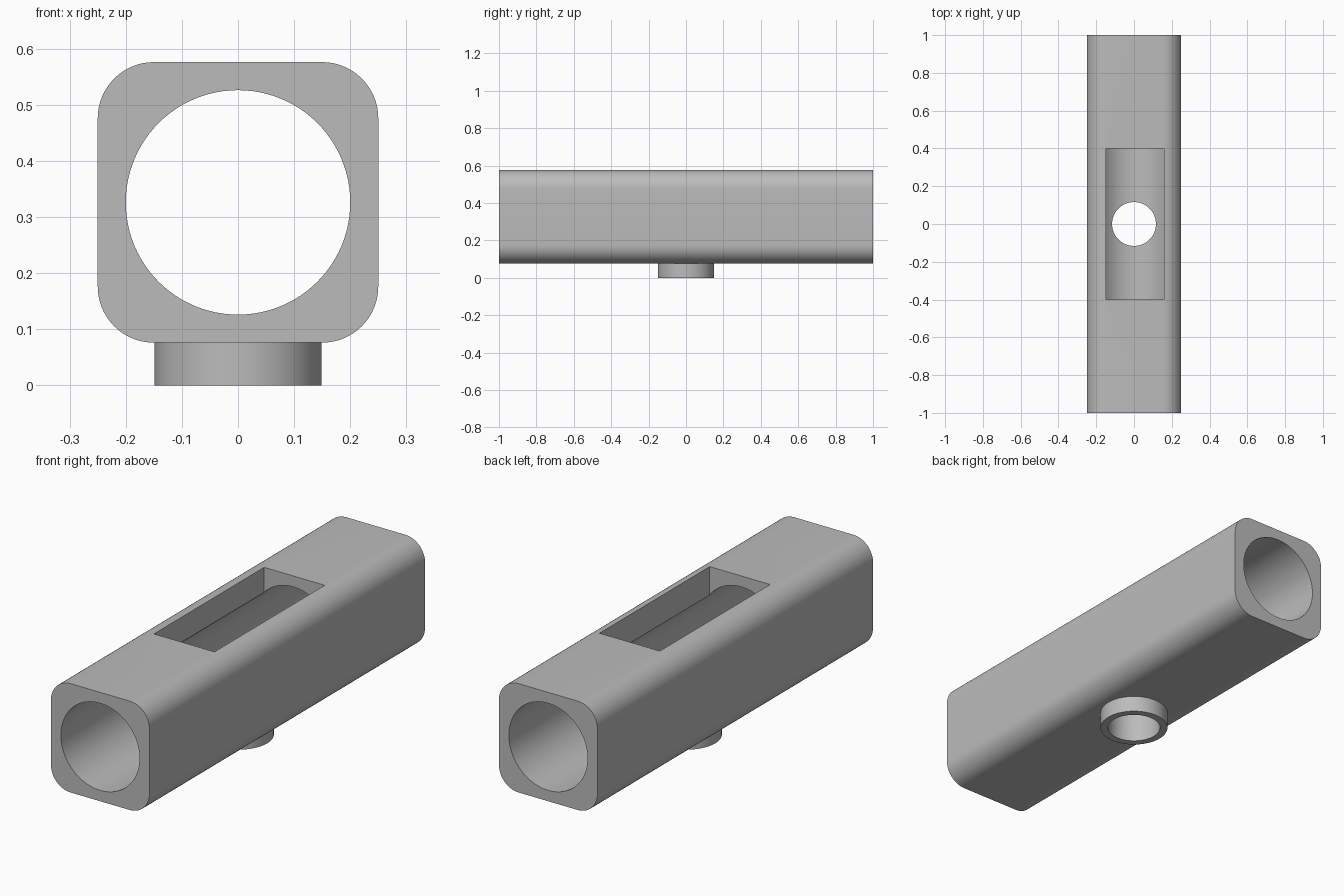
import bpy
import bmesh
from math import radians, sin, cos, pi

cube = bpy.data.objects.get("Cube")
if cube:
    bpy.data.objects.remove(cube, do_unlink=True)

HALF, CORNER, AXIS_Z = 0.25, 0.1, 0.326

grey = bpy.data.materials.new("plain_grey")
grey.use_nodes = True
COLOUR = (0.5, 0.5, 0.5, 1)
grey.diffuse_color = COLOUR
grey.node_tree.nodes["Principled BSDF"].inputs["Base Color"].default_value = COLOUR


def circle(radius, count=96):
    return [(radius * cos(2 * pi * i / count), radius * sin(2 * pi * i / count))
            for i in range(count)]


def rounded_square(half, radius, steps=16):
    """Outline of a square with quarter-circle corners."""
    points = []
    for quarter, (sx, sy) in enumerate([(1, 1), (-1, 1), (-1, -1), (1, -1)]):
        for i in range(steps + 1):
            a = (quarter + i / steps) * pi / 2
            points.append((sx * (half - radius) + radius * cos(a),
                           sy * (half - radius) + radius * sin(a)))
    return points


def prism(name, outline, place, start, end):
    """Extrude an outline from start to end; place maps (u, v, t) to x, y, z."""
    bm = bmesh.new()
    bottom, top = [[bm.verts.new(place(u, v, t)) for u, v in outline]
                   for t in (start, end)]
    bm.faces.new(bottom)
    bm.faces.new(top)
    n = len(outline)
    for i in range(n):
        j = (i + 1) % n
        bm.faces.new((bottom[i], bottom[j], top[j], top[i]))
    bmesh.ops.recalc_face_normals(bm, faces=bm.faces)
    mesh = bpy.data.meshes.new(name)
    bm.to_mesh(mesh)
    bm.free()
    mesh.materials.append(grey)
    obj = bpy.data.objects.new(name, mesh)
    bpy.context.collection.objects.link(obj)
    return obj


def along_y(u, v, t):
    return (u, t, AXIS_Z + v)


def along_z(u, v, t):
    return (u, v, t)


def combine(target, tool, operation):
    """Apply a boolean and discard the tool."""
    mod = target.modifiers.new(tool.name, 'BOOLEAN')
    mod.operation, mod.object, mod.solver = operation, tool, 'EXACT'
    bpy.ops.object.select_all(action='DESELECT')
    target.select_set(True)
    bpy.context.view_layer.objects.active = target
    bpy.ops.object.modifier_apply(modifier=mod.name)
    bpy.data.objects.remove(tool, do_unlink=True)


# Rounded square body with a round collar underneath
body = prism("tube_body", rounded_square(HALF, CORNER), along_y, -1, 1)
collar = prism("bottom_collar", circle(0.149), along_z, 0, 0.15)
combine(body, collar, 'UNION')

# Lengthwise bore, top window and vertical port through the collar
bore = prism("bore_cutter", circle(0.2), along_y, -1.1, 1.1)
window = prism("window_cutter",
               [(-0.147, -0.4), (0.16, -0.4), (0.16, 0.4), (-0.147, 0.4)],
               along_z, AXIS_Z, 0.7)
port = prism("port_cutter", circle(0.116), along_z, -0.1, AXIS_Z)
for cutter in (bore, window, port):
    combine(body, cutter, 'DIFFERENCE')

bpy.ops.object.shade_smooth_by_angle(angle=radians(30))
